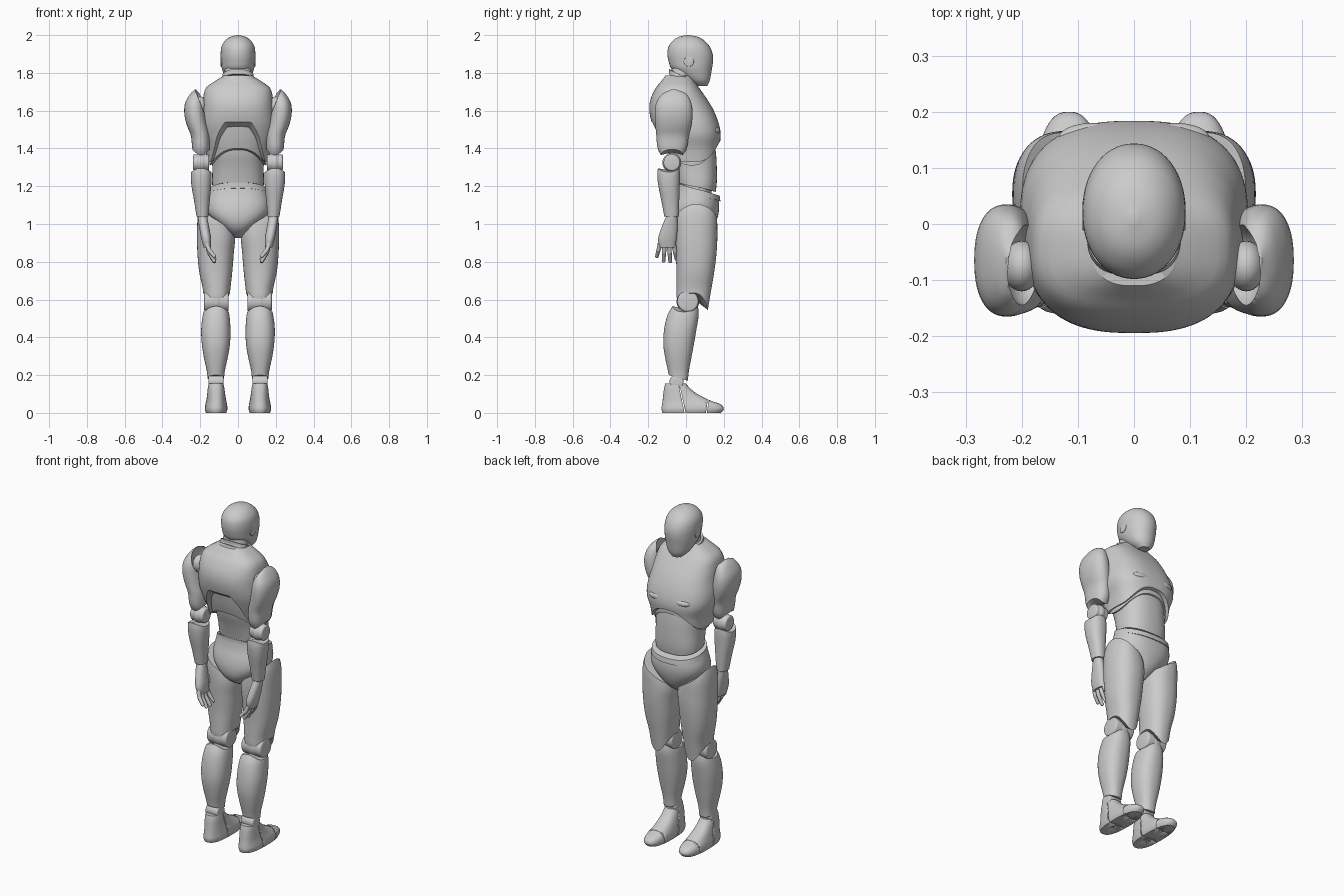
import bpy, bmesh, math
from mathutils import Vector, Matrix

if "Cube" in bpy.data.objects:
    bpy.data.objects.remove(bpy.data.objects["Cube"])

GREY = bpy.data.materials.new("light grey")
GREY.diffuse_color = (0.6, 0.6, 0.6, 1)
GREY.use_nodes = True
GREY.node_tree.nodes["Principled BSDF"].inputs["Base Color"].default_value = GREY.diffuse_color


def finish(name, bm, mirror=False, cutters=()):
    bmesh.ops.recalc_face_normals(bm, faces=bm.faces)
    me = bpy.data.meshes.new(name)
    bm.to_mesh(me)
    bm.free()
    me.materials.append(GREY)
    for p in me.polygons:
        p.use_smooth = True
    me.set_sharp_from_angle(angle=math.radians(38))
    ob = bpy.data.objects.new(name, me)
    bpy.context.collection.objects.link(ob)
    for c in cutters:
        m = ob.modifiers.new("cut", 'BOOLEAN')
        m.operation, m.object, m.solver = 'DIFFERENCE', c, 'EXACT'
    if mirror:
        ob.modifiers.new("mirror", 'MIRROR')
    return ob


def profile(rows, z):
    """Smooth interpolation of (z, x0, x1, y0, y1) rows at height z."""
    n = len(rows)
    z = min(max(z, rows[0][0]), rows[-1][0])
    i = 0
    while i < n - 2 and z > rows[i + 1][0]:
        i += 1
    h = rows[i + 1][0] - rows[i][0]
    t = (z - rows[i][0]) / h

    def slope(j, k):
        a, b = max(j - 1, 0), min(j + 1, n - 1)
        return (rows[b][k] - rows[a][k]) / (rows[b][0] - rows[a][0])
    out = []
    for k in range(1, 5):
        p, q = rows[i][k], rows[i + 1][k]
        out.append((2*t**3 - 3*t*t + 1) * p + (t**3 - 2*t*t + t) * h * slope(i, k)
                   + (3*t*t - 2*t**3) * q + (t**3 - t*t) * h * slope(i + 1, k))
    return out


def loft(name, rows, zb=None, zt=None, power=2.3, mirror=False, cutters=(), n=56, m=26):
    """Closed form through rows; zb / zt shape the lower and upper rim by direction."""
    rows = sorted((r[0], -r[1], r[1], r[2], r[3]) if len(r) == 4 else r for r in rows)
    bm = bmesh.new()
    rings = []
    for j in range(m + 1):
        t = 0.5 - 0.5 * math.cos(math.pi * j / m)
        ring = []
        for i in range(n):
            a = 2 * math.pi * i / n
            c, s = math.cos(a), math.sin(a)
            lo = zb(c, s) if zb else rows[0][0]
            hi = zt(c, s) if zt else rows[-1][0]
            z = lo + (hi - lo) * t
            x0, x1, y0, y1 = profile(rows, z)
            px = math.copysign(abs(c) ** (2 / power), c)
            py = math.copysign(abs(s) ** (2 / power), s)
            ring.append(bm.verts.new(((x0 + x1 + px * (x1 - x0)) / 2,
                                      (y0 + y1 + py * (y1 - y0)) / 2, z)))
        rings.append(ring)
    for a, b in zip(rings, rings[1:]):
        for i in range(n):
            bm.faces.new((a[i], a[(i + 1) % n], b[(i + 1) % n], b[i]))
    for ring in (rings[0], rings[-1]):
        mid = bm.verts.new(sum((v.co for v in ring), Vector()) / n)
        for i in range(n):
            bm.faces.new((ring[i], ring[(i + 1) % n], mid))
    return finish(name, bm, mirror, cutters)


def ball(name, pos, size, mirror=True):
    bm = bmesh.new()
    bmesh.ops.create_uvsphere(bm, u_segments=32, v_segments=18, radius=1,
                              matrix=Matrix.Translation(pos) @ Matrix.Diagonal((*size, 1)))
    return finish(name, bm, mirror)


def disc(name, pos, r, depth):
    """Bevelled joint disc with its axis along x."""
    bm = bmesh.new()
    bmesh.ops.create_cone(bm, cap_ends=True, segments=40, radius1=r, radius2=r, depth=depth,
                          matrix=Matrix.Translation(pos) @ Matrix.Rotation(math.pi / 2, 4, 'Y'))
    rim = [e for e in bm.edges if any(len(f.verts) > 4 for f in e.link_faces)]
    bmesh.ops.bevel(bm, geom=rim, offset=min(r, depth) * 0.2, segments=3, affect='EDGES', profile=0.5)
    return finish(name, bm, True)


def finger(name, pts, r):
    bm = bmesh.new()
    for k, (p, q) in enumerate(zip(pts, pts[1:])):
        p, q = Vector(p), Vector(q)
        d = q - p
        rot = d.to_track_quat('Z', 'Y').to_matrix().to_4x4()
        bmesh.ops.create_cone(bm, cap_ends=True, segments=14, radius1=r * (1 - .12 * k),
                              radius2=r * (.85 - .12 * k), depth=d.length,
                              matrix=Matrix.Translation((p + q) / 2) @ rot)
        bmesh.ops.create_uvsphere(bm, u_segments=14, v_segments=8, radius=r * (.88 - .12 * k),
                                  matrix=Matrix.Translation(q))
    finish(name, bm, True)


def cutter(name, pos, size, tilt=0, round_shape=False):
    bm = bmesh.new()
    mat = Matrix.Translation(pos) @ Matrix.Rotation(tilt, 4, 'X') @ Matrix.Diagonal((*size, 1))
    if round_shape:
        bmesh.ops.create_uvsphere(bm, u_segments=28, v_segments=16, radius=1, matrix=mat)
    else:
        bmesh.ops.create_cube(bm, size=1, matrix=mat)
    ob = finish(name, bm)
    ob.hide_render = True
    ob.hide_viewport = True
    return ob


# head, ears, neck
loft("head", [(1.73, .03, .05, .112), (1.76, .06, .005, .126), (1.82, .085, -.075, .137),
              (1.86, .09, -.092, .143), (1.90, .092, -.098, .141), (1.94, .087, -.092, .125),
              (1.97, .069, -.07, .098), (1.99, .042, -.04, .065), (2.0, .008, 0, .02)], power=2.1, m=36)
disc("ear_disc", (.084, .015, 1.86), .027, .016)
loft("neck", [(1.70, .072, -.09, .04), (1.78, .072, -.082, .03), (1.85, .065, -.07, .04)])
loft("neck_ring", [(1.765, .08, -.096, .045), (1.785, .083, -.096, .04), (1.80, .08, -.09, .035)],
     zb=lambda c, s: 1.765 - .03 * s, zt=lambda c, s: 1.79 - .03 * s, m=6)

# torso: outer chest shell, rib layer, abdomen, waist core
loft("chest_shell", [(1.30, .158, -.10, .165), (1.40, .175, -.135, .175), (1.47, .2, -.158, .184),
                     (1.53, .203, -.18, .174), (1.60, .193, -.194, .147), (1.66, .186, -.188, .112),
                     (1.72, .17, -.16, .07), (1.755, .125, -.132, .045), (1.785, .075, -.11, .03)],
     zb=lambda c, s: (1.33 + .21 * min(1, max(0, (.85 - abs(c)) / .6))) if s < 0
     else 1.33 + .11 * s ** 3, power=2.6, n=96, m=34)
loft("rib_layer", [(1.29, .15, -.085, .155), (1.38, .155, -.115, .16), (1.46, .16, -.138, .16),
                   (1.60, .16, -.165, .12)],
     zb=lambda c, s: 1.31 + (.09 * s * s if s < 0 else .10 * s * s), power=2.4)
loft("abdomen", [(1.16, .132, -.04, .156), (1.22, .137, -.05, .163), (1.30, .136, -.07, .163),
                 (1.38, .14, -.095, .158), (1.50, .14, -.11, .14)],
     zb=lambda c, s: 1.195 - .025 * s, power=2.4)
loft("waist_core", [(1.08, .115, -.03, .135), (1.24, .115, -.03, .135)], m=6)
ball("chest_ridge", (.075, .152, 1.495), (.06, .028, .022))

# pelvis with tilted waist rim
loft("pelvis", [(.925, .025, .01, .085), (.96, .062, -.05, .13), (1.0, .11, -.078, .155),
                (1.05, .157, -.085, .171), (1.10, .17, -.078, .176), (1.16, .16, -.06, .168),
                (1.22, .145, -.05, .155)], zt=lambda c, s: 1.185 - .035 * s)
loft("hip_band", [(1.05, .16, -.07, .178), (1.12, .163, -.068, .182), (1.2, .153, -.055, .168)],
     zb=lambda c, s: 1.155 - .035 * s, zt=lambda c, s: 1.185 - .035 * s, m=6)

# legs
loft("thigh", [(.54, .058, .168, -.02, .115), (.60, .046, .18, -.047, .125), (.66, .04, .187, -.05, .135),
               (.75, .03, .206, -.05, .15), (.85, .022, .215, -.055, .162), (.95, .016, .217, -.06, .166),
               (1.05, .05, .212, -.052, .16), (1.12, .09, .195, -.02, .13)],
     zb=lambda c, s: .635 - .09 * max(0, s) ** 2 - .03 * min(0, s) ** 2,
     zt=lambda c, s: 1.03 + .075 * c, mirror=True)
disc("knee_joint", (.114, .01, .59), .056, .13)
ball("knee_core", (.114, .01, .59), (.055, .06, .06))
loft("shin", [(.17, .075, .16, -.085, .01), (.22, .07, .165, -.095, .015), (.29, .055, .18, -.11, .028),
              (.36, .043, .191, -.12, .041), (.44, .04, .195, -.116, .055), (.52, .046, .186, -.097, .067),
              (.575, .06, .17, -.065, .062)],
     zb=lambda c, s: .185 - .015 * s, zt=lambda c, s: .535 + .03 * s * s, mirror=True)
disc("ankle_joint", (.117, -.05, .165), .037, .08)

# feet with instep and toe seams
seams = [cutter("instep_seam_cutter", (.115, -.022, .08), (.3, .005, .3), math.radians(12)),
         cutter("toe_seam_cutter", (.115, .115, .05), (.3, .005, .3), math.radians(-8))]
loft("foot", [(0, .062, .17, -.125, .185), (.02, .056, .176, -.13, .2), (.045, .058, .173, -.127, .185),
              (.065, .062, .168, -.124, .13), (.10, .068, .163, -.12, .06), (.13, .072, .16, -.116, .022),
              (.155, .077, .156, -.11, 0)], power=2.5, mirror=True, cutters=seams)

# arms: hollow shoulder cap, ball, elbow, forearm
socket = cutter("shoulder_socket_cutter", (.185, -.075, 1.66), (.05, .075, .085), round_shape=True)
loft("upper_arm", [(1.35, .16, .232, -.125, -.025), (1.40, .15, .242, -.15, .003),
                   (1.47, .15, .25, -.157, .015), (1.52, .16, .27, -.162, .028),
                   (1.58, .17, .284, -.165, .035), (1.64, .178, .28, -.158, .028),
                   (1.69, .192, .252, -.125, 0), (1.712, .212, .228, -.08, -.05)],
     zb=lambda c, s: 1.365 + .03 * c * c, mirror=True, cutters=[socket])
ball("shoulder_ball", (.2, -.075, 1.625), (.034, .045, .05))
disc("elbow_joint", (.195, -.075, 1.325), .044, .085)
ball("elbow_core", (.195, -.075, 1.325), (.04, .05, .05))
loft("forearm", [(1.04, .157, .22, -.115, -.04), (1.12, .15, .232, -.13, -.036),
                 (1.20, .142, .246, -.146, -.034), (1.26, .14, .25, -.152, -.032),
                 (1.30, .146, .245, -.148, -.035)],
     zt=lambda c, s: 1.275 + .02 * s * s, mirror=True)
ball("wrist", (.187, -.077, 1.04), (.026, .03, .03))

# hands
loft("palm", [(.875, .143, .182, -.14, -.058), (.92, .142, .194, -.148, -.05),
              (.98, .152, .205, -.13, -.045), (1.035, .163, .213, -.108, -.046)], mirror=True, m=14)
for i, (y, tip) in enumerate([(-.137, .825), (-.113, .8), (-.089, .797), (-.066, .81)]):
    fan = (y + .10) * .45
    finger(f"finger_{i + 1}", [(.164, y, .895), (.153, y + fan * .5, (tip + .9) / 2),
                               (.126, y + fan, tip + .005)], .013)
finger("thumb", [(.165, -.06, .96), (.148, -.045, .915), (.135, -.045, .875)], .014)
